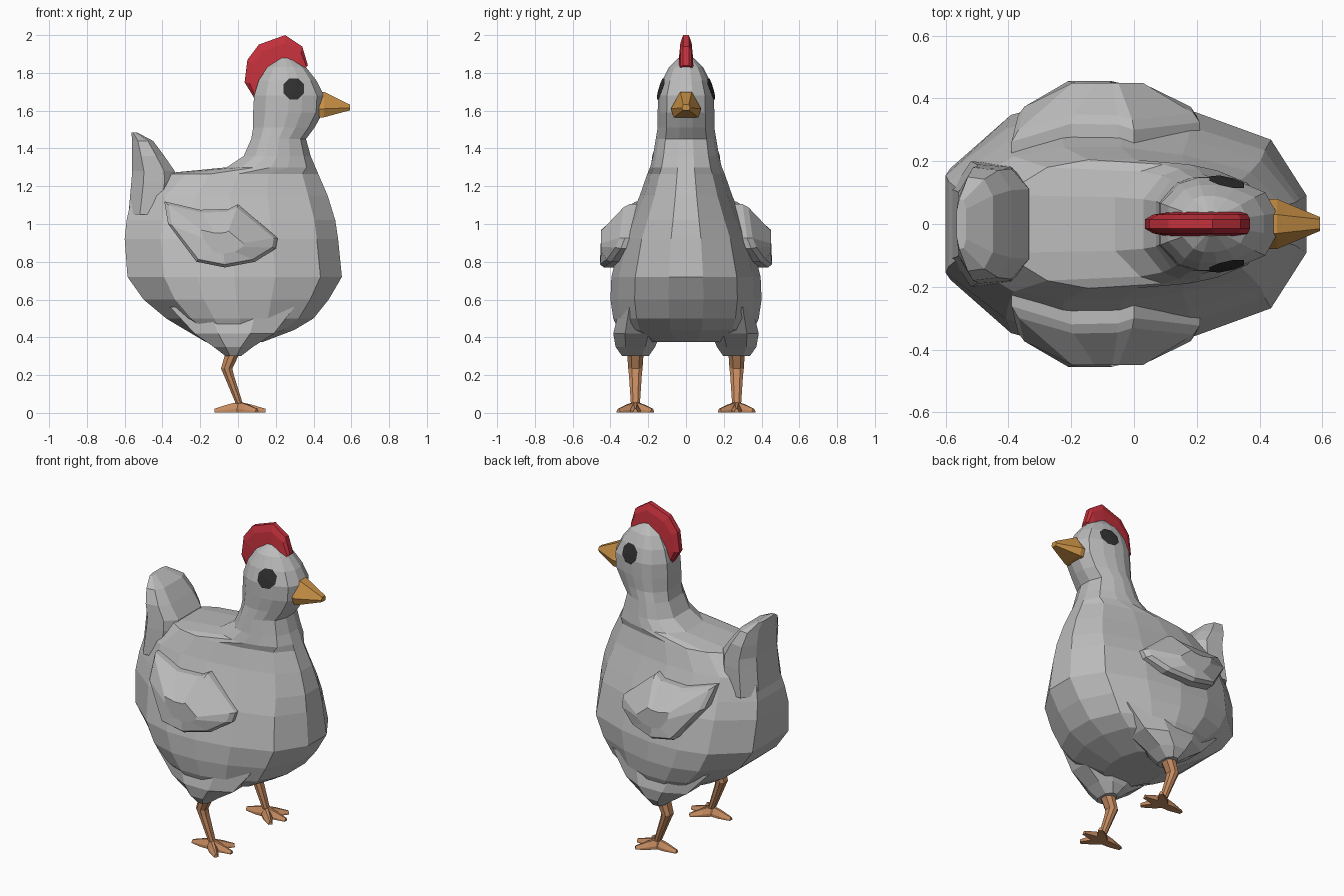
import bpy, bmesh
from mathutils import Vector
from mathutils.bvhtree import BVHTree

if "Cube" in bpy.data.objects:
    bpy.data.objects.remove(bpy.data.objects["Cube"])


def material(name, r, g, b):
    m = bpy.data.materials.new(name)
    m.use_nodes = True
    m.diffuse_color = (r, g, b, 1)
    node = m.node_tree.nodes["Principled BSDF"]
    node.inputs["Base Color"].default_value = (r, g, b, 1)
    node.inputs["Roughness"].default_value = 0.8
    return m


GREY = material("feather grey", 0.5, 0.5, 0.5)
RED = material("comb red", 0.55, 0.03, 0.045)
GOLD = material("beak gold", 0.58, 0.28, 0.06)
TAN = material("leg tan", 0.56, 0.26, 0.12)
DARK = material("eye dark", 0.03, 0.03, 0.03)


def loft(name, rings, mat, caps=True):
    """Skin a series of point rings of equal length."""
    bm = bmesh.new()
    rows = [[bm.verts.new(p) for p in ring] for ring in rings]
    n = len(rows[0])
    for a, b in zip(rows, rows[1:]):
        for i in range(n):
            j = (i + 1) % n
            bm.faces.new((a[i], a[j], b[j], b[i]))
    if caps:
        bm.faces.new(rows[0][::-1])
        bm.faces.new(rows[-1])
    return finish(name, bm, mat)


def finish(name, bm, mat):
    bmesh.ops.recalc_face_normals(bm, faces=bm.faces)
    mesh = bpy.data.meshes.new(name)
    bm.to_mesh(mesh)
    bm.free()
    mesh.materials.append(mat)
    obj = bpy.data.objects.new(name, mesh)
    bpy.context.collection.objects.link(obj)
    return obj


def both(shape):
    """Mirror a left-side coordinate list to the chosen side."""
    return lambda s: [[(x, y * s, z) for x, y, z in ring] for ring in shape]


def level(z, back, front, width, half, y=0):
    """Horizontal ring from a half outline running front to back."""
    mid, reach = (front + back) / 2, (front - back) / 2
    side = [(mid + u * reach, v * width) for u, v in half]
    pts = side + [(x, -w) for x, w in reversed(side)]
    return [(x, y + w, z) for x, w in pts]


# Body, neck and head
OUTLINE = [(1, .23), (.8, .68), (.38, .9), (0, 1), (-.35, 1), (-.66, .88), (-1, .45)]
LEVELS = [
    (.375, -.17, .13, .22), (.44, -.28, .30, .36), (.50, -.38, .40, .385),
    (.60, -.50, .48, .40), (.72, -.585, .55, .395), (.92, -.60, .53, .345),
    (1.02, -.59, .515, .30), (1.15, -.56, .475, .245), (1.265, -.42, .425, .205),
    (1.30, -.06, .41, .19), (1.36, .03, .385, .175), (1.45, .07, .36, .16),
    (1.51, .08, .405, .15), (1.59, .08, .45, .15), (1.68, .085, .455, .148),
    (1.76, .11, .415, .125), (1.83, .155, .36, .09), (1.88, .22, .28, .04)]
body = loft("body", [level(*row, OUTLINE) for row in LEVELS], GREY)

# Upright tail
TAIL = [(1, .6), (.5, .95), (-.45, 1), (-1, .55)]
loft("tail", [level(*row, TAIL) for row in (
    (1.05, -.58, -.36, .2), (1.22, -.565, -.33, .19), (1.28, -.56, -.335, .185),
    (1.36, -.56, -.39, .18), (1.44, -.56, -.45, .15), (1.485, -.565, -.535, .08))], GREY)

# Comb, a tapered band wrapped over the head
ARC = [((.09, 1.66), (.12, 1.66)), ((.035, 1.75), (.14, 1.73)),
       ((.05, 1.87), (.16, 1.78)), ((.11, 1.95), (.21, 1.82)),
       ((.25, 2.0), (.26, 1.83)), ((.34, 1.94), (.31, 1.82)),
       ((.37, 1.84), (.34, 1.81))]
rings = []
for (ox, oz), (ix, iz) in ARC:
    mx, mz = ox + (ix - ox) * .25, oz + (iz - oz) * .25
    rings.append([(ox, .015, oz), (mx, .03, mz), (ix, .042, iz),
                  (ix, -.042, iz), (mx, -.03, mz), (ox, -.015, oz)])
loft("comb", rings, RED)

# Beak
HEX = [(.03, 1.70), (.08, 1.61), (.065, 1.565)]
TIP = [(.015, 1.632), (.022, 1.615), (.015, 1.602)]
loft("beak", [[(x, y, z) for y, z in part] + [(x, -y, z) for y, z in part[::-1]]
              for x, part in ((.43, HEX), (.455, HEX), (.593, TIP))], GOLD)

# Wing outline, seen from the side
WING = [(-.39, 1.12), (-.2, 1.075), (-.05, 1.08), (0, 1.105), (.21, .925),
        (.2, .87), (.09, .80), (-.07, .77), (-.22, .80), (-.37, 1.0)]


def wing_y(x, z):
    slope = min(max((1.12 - z) / .22, 0), 1)
    return .31 + .145 * slope - .45 * max(x, 0) - .2 * max(-x - .25, 0)


inner, rim, face = [], [], []
for x, z in WING:
    y = wing_y(x, z)
    inner.append((x, y - .1, z))
    rim.append((x, y - .02, z))
    fx, fz = x + (-.08 - x) * .07, z + (.93 - z) * .1
    face.append((fx, wing_y(fx, fz), fz))
core = [(-.08 + (x + .08) * .4, .45, .9 + (z - .93) * .4) for x, y, z in face]
wing = both([inner, rim, face, core])

# Thigh, leg and toes
HIP = .268
LIMB = [(1, .5), (.4, 1), (-.4, 1), (-1, .5)]
thigh = both([level(z, b, f, w, LIMB, y) for z, b, f, w, y in (
    (.56, -.36, .3, .1, .25), (.42, -.23, .19, .125, .26),
    (.35, -.13, .08, .105, HIP), (.3, -.065, .015, .07, HIP))])
shank = both([level(z, b, f, w, LIMB, HIP) for z, b, f, w in (
    (.34, -.06, .02, .045), (.235, -.09, -.03, .038),
    (.20, -.075, -.022, .034), (.05, -.012, .025, .024))])


def toe(tip_x, tip_y):
    start = Vector((0.005, HIP, 0))
    end = Vector((tip_x, HIP + tip_y, 0))
    along = (end - start).normalized()
    across = Vector((-along.y, along.x, 0))
    def section(t, w, h):
        c = start.lerp(end, t)
        shape = ((-w, .003), (-w, h * .4), (-w * .3, h), (w * .3, h), (w, h * .4), (w, .003))
        return [tuple(c + across * a + Vector((0, 0, z))) for a, z in shape]
    return both([section(-.1, .026, .062), section(.45, .026, .045), section(1, .012, .022)])


TOES = {"middle": (.145, 0), "outer": (.10, .09), "inner": (.10, -.09), "back": (-.125, 0)}

# Eye patches fitted to the head surface
surface = BVHTree.FromPolygons([v.co for v in body.data.vertices],
                               [p.vertices[:] for p in body.data.polygons])
OCT = [(.023, .055), (.055, .023), (.055, -.023), (.023, -.055)]
OCT += [(-a, -b) for a, b in OCT]


def eye(name, s):
    bm = bmesh.new()
    verts = []
    for a, b in [(0, 0)] + OCT:
        start = Vector((.295 + a, s, 1.715 + b))
        hit = surface.ray_cast(start, Vector((0, -s, 0)))[0]
        verts.append(bm.verts.new(hit + Vector((0, .007 * s, 0))))
    edge = verts[1:]
    for i in range(len(edge)):
        bm.faces.new((verts[0], edge[i], edge[(i + 1) % len(edge)]))
    for f in bm.faces:
        f.normal_update()
        if f.normal.y * s < 0:
            f.normal_flip()
    mesh = bpy.data.meshes.new(name)
    bm.to_mesh(mesh)
    bm.free()
    mesh.materials.append(DARK)
    bpy.context.collection.objects.link(bpy.data.objects.new(name, mesh))


# Paired parts
for side, s in (("left", 1), ("right", -1)):
    loft(side + "_wing", wing(s), GREY)
    loft(side + "_thigh", thigh(s), GREY)
    loft(side + "_leg", shank(s), TAN)
    for which, tip in TOES.items():
        loft(f"{side}_{which}_toe", toe(*tip)(s), TAN)
    eye(side + "_eye", s)
